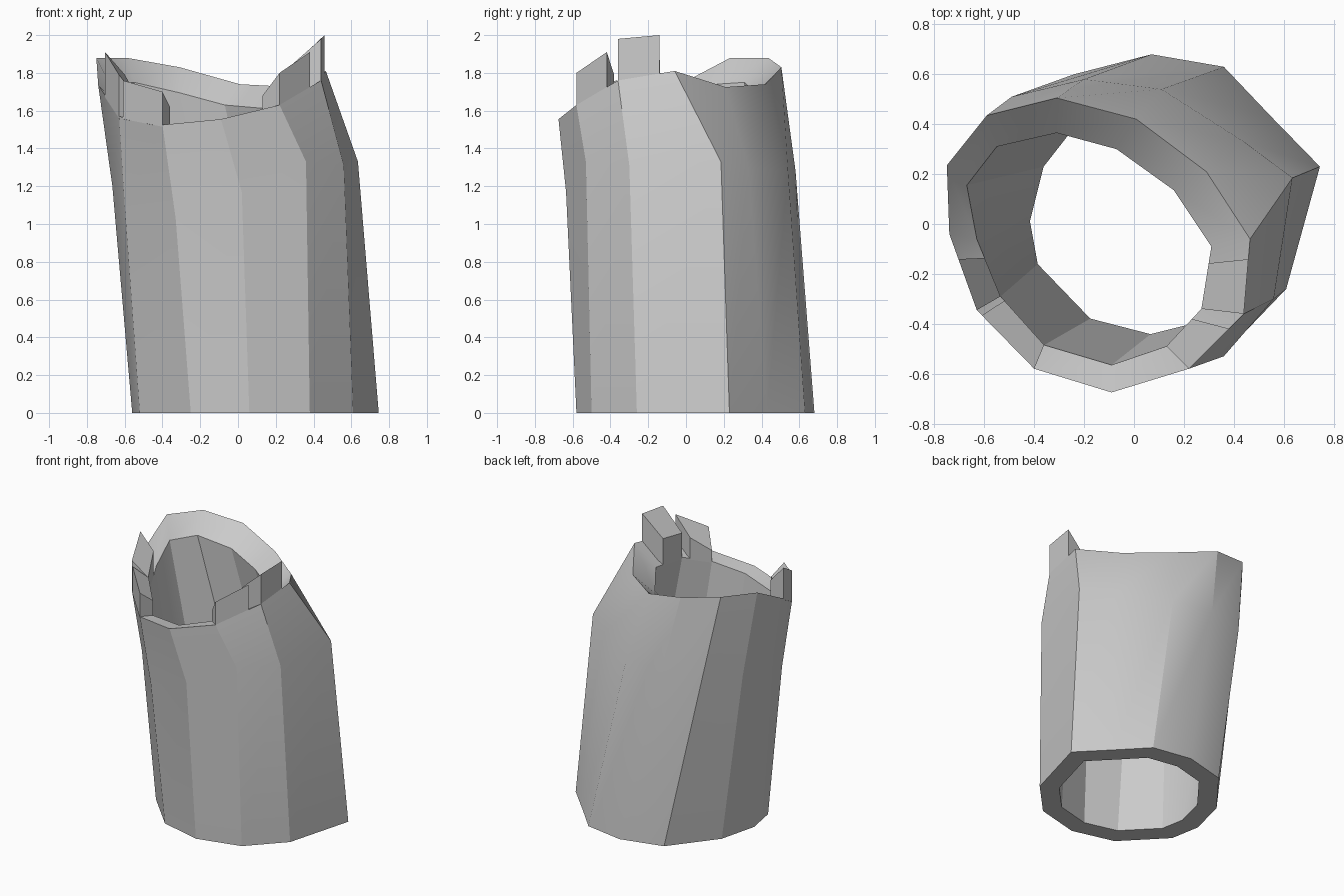
import bpy, bmesh
from mathutils import Vector

if "Cube" in bpy.data.objects:
    bpy.data.objects.remove(bpy.data.objects["Cube"])

# Rings of the leaning, broken 12-sided tube, anticlockwise from the right side
RIM_OUT = [(.465, -.06, 1.81), (.29, .21, 1.725), (.01, .42, 1.74), (-.31, .505, 1.83),
           (-.59, .435, 1.88), (-.75, .235, 1.88), (-.74, -.04, 1.735), (-.63, -.345, 1.57),
           (-.40, -.58, 1.525), (-.09, -.675, 1.555), (.22, -.58, 1.63), (.44, -.36, 1.76)]
RIM_IN = [(.31, -.09, 1.66), (.16, .135, 1.61), (-.07, .30, 1.63), (-.31, .365, 1.695),
          (-.55, .31, 1.75), (-.67, .155, 1.74), (-.63, -.06, 1.64), (-.535, -.29, 1.54),
          (-.36, -.485, 1.51), (-.09, -.565, 1.54), (.13, -.49, 1.60), (.27, -.34, 1.65)]
MIDDLE = [(.635, .185, 1.33), (.44, .33, 1.3), (.11, .54, 1.28), (-.20, .58, 1.28),
          (-.49, .51, 1.28), (-.655, .27, 1.25), (-.665, -.02, 1.2), (-.60, -.27, 1.1),
          (-.33, -.55, 1.03), (.02, -.635, 1.17), (.36, -.53, 1.33), (.56, -.30, 1.31)]
FOOT = [(.745, .23), (.55, .43), (.36, .63), (.07, .68), (-.24, .60), (-.49, .28),
        (-.56, 0), (-.52, -.22), (-.25, -.50), (.06, -.58), (.38, -.50), (.61, -.26)]
N = len(FOOT)
CENTRE = Vector((.09, .05, 0))


def finish(bm, name):
    bmesh.ops.recalc_face_normals(bm, faces=bm.faces)
    mesh = bpy.data.meshes.new(name)
    bm.to_mesh(mesh)
    bm.free()
    ob = bpy.data.objects.new(name, mesh)
    bpy.context.collection.objects.link(ob)
    bpy.ops.object.select_all(action='DESELECT')
    ob.select_set(True)
    bpy.context.view_layer.objects.active = ob
    bpy.ops.object.shade_smooth_by_angle(angle=.45)
    return ob


# Hollow wall: bottom, middle, rim, inner rim and inner bottom bridged in a loop
foot_out = [Vector((x, y, 0)) for x, y in FOOT]
foot_in = [CENTRE + (p - CENTRE) * .78 for p in foot_out]
bm = bmesh.new()
rings = [[bm.verts.new(p) for p in ring]
         for ring in (foot_out, MIDDLE, RIM_OUT, RIM_IN, foot_in)]
for a, b in zip(rings, rings[1:] + rings[:1]):
    for i in range(N):
        j = (i + 1) % N
        bm.faces.new((a[i], a[j], b[j], b[i]))
finish(bm, "hollow_wall")


# Broken stubs left standing on the rim: segment, start, end, two heights, inward drop
def stub(name, seg, t0, t1, h0, h1, drop):
    bm = bmesh.new()
    base, top = [], []
    for ring, t, h in ((RIM_OUT, t0, h0), (RIM_OUT, t1, h1),
                       (RIM_IN, t1, h1 - drop), (RIM_IN, t0, h0 - drop)):
        p = Vector(ring[seg]).lerp(Vector(ring[(seg + 1) % N]), t)
        base.append(bm.verts.new((p.x, p.y, p.z - .01)))
        top.append(bm.verts.new((p.x, p.y, h)))
    bm.faces.new(base)
    bm.faces.new(top)
    for i in range(4):
        j = (i + 1) % 4
        bm.faces.new((base[i], base[j], top[j], top[i]))
    finish(bm, name)


stub("right_stub", 11, 0, .73, 1.98, 2.0, .15)
stub("front_right_stub", 10, 0, .73, 1.80, 1.91, .12)
stub("front_left_stub", 7, .09, 1, 1.76, 1.70, .08)
stub("left_stub", 6, .33, 1, 1.91, 1.79, .12)
